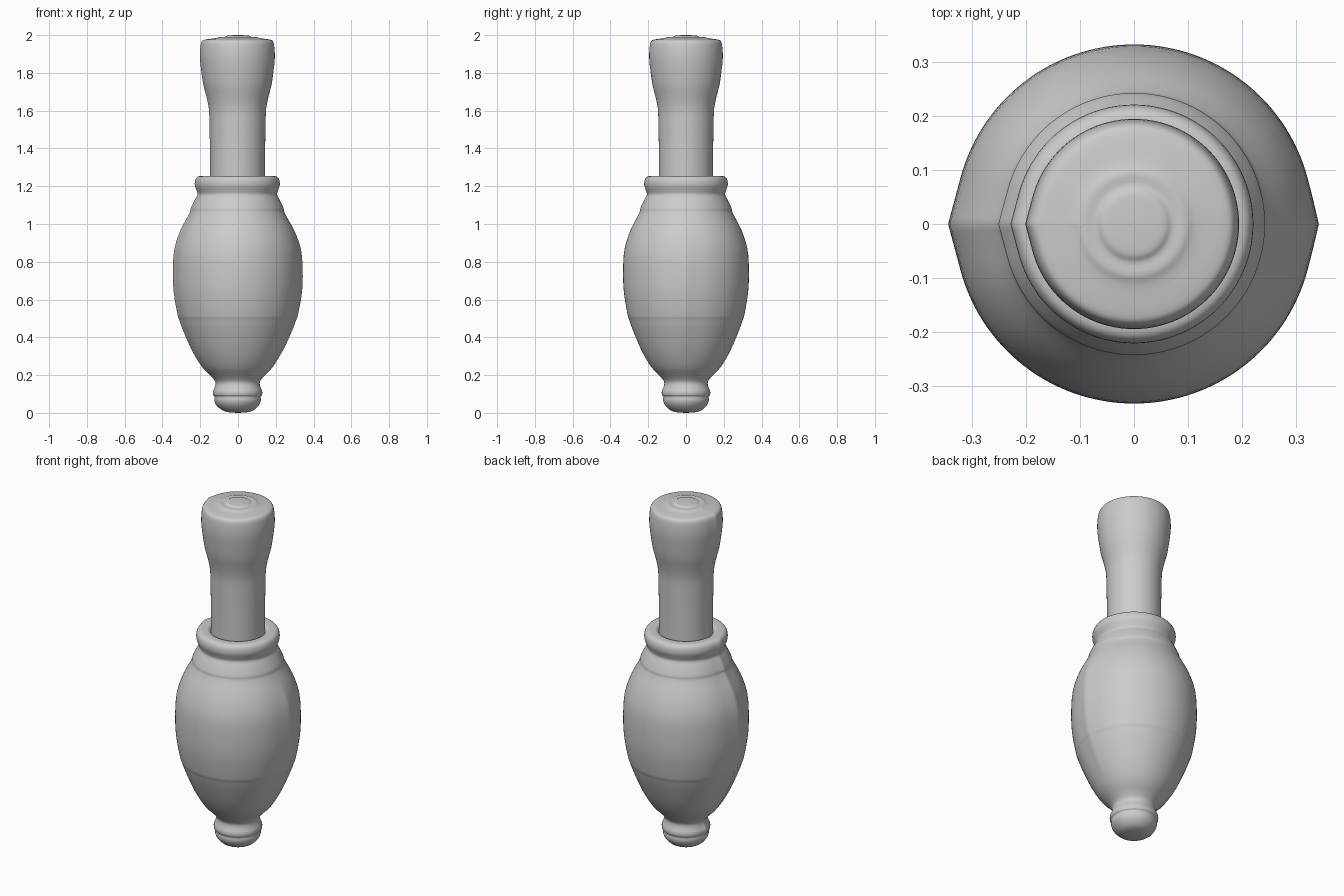
import bpy, bmesh, math

if "Cube" in bpy.data.objects:
    bpy.data.objects.remove(bpy.data.objects["Cube"])

SEG = 144
CUSP = math.radians(15)

grey = bpy.data.materials.new("plain grey")
grey.diffuse_color = (0.6, 0.6, 0.6, 1)
grey.use_nodes = True
grey.node_tree.nodes["Principled BSDF"].inputs["Base Color"].default_value = grey.diffuse_color


def smooth_profile(points, steps=3):
    """Catmull-Rom through the (radius, height) points."""
    out = []
    for i in range(len(points) - 1):
        p0, p1 = points[max(i - 1, 0)], points[i]
        p2, p3 = points[i + 1], points[min(i + 2, len(points) - 1)]
        for s in range(steps):
            t = s / steps
            out.append(tuple(0.5 * (2 * b + (c - a) * t + (2 * a - 5 * b + 4 * c - d) * t * t
                                    + (3 * b - a - 3 * c + d) * t ** 3)
                             for a, b, c, d in zip(p0, p1, p2, p3)))
    out.append(points[-1])
    return [(max(r, 0), z) for r, z in out]


def seam(angle, r, z):
    """Pointed seam: full height on the -x side, belly only on the +x side."""
    left = math.pi - abs(angle)
    if left < CUSP and r > 0.1:
        return r / math.cos(CUSP - left)
    if abs(angle) < CUSP and 0.3 < z < 1.0:
        fade = math.sin(math.pi * (z - 0.3) / 0.7) ** 0.5
        return r * (1 + 0.85 * fade * (1 / math.cos(CUSP - abs(angle)) - 1))
    return r


def lathe(name, profile):
    bm = bmesh.new()
    rings = []
    for r, z in profile:
        if r < 1e-5:
            rings.append([bm.verts.new((0, 0, z))])
            continue
        ring = []
        for i in range(SEG):
            a = 2 * math.pi * i / SEG
            a = a if a <= math.pi else a - 2 * math.pi
            q = seam(a, r, z)
            ring.append(bm.verts.new((q * math.cos(a), q * math.sin(a), z)))
        rings.append(ring)
    for lo, hi in zip(rings, rings[1:]):
        for i in range(SEG):
            j = (i + 1) % SEG
            if len(lo) == 1:
                bm.faces.new((lo[0], hi[j], hi[i]))
            elif len(hi) == 1:
                bm.faces.new((lo[i], lo[j], hi[0]))
            else:
                bm.faces.new((lo[i], lo[j], hi[j], hi[i]))
    me = bpy.data.meshes.new(name)
    bm.to_mesh(me)
    bm.free()
    me.materials.append(grey)
    ob = bpy.data.objects.new(name, me)
    bpy.context.collection.objects.link(ob)
    bpy.context.view_layer.objects.active = ob
    ob.select_set(True)
    bpy.ops.object.shade_smooth_by_angle(angle=math.radians(50))
    ob.select_set(False)
    return ob


# Bulbous body with foot knob and collar
body = [(0, 0.005), (0.05, 0.008), (0.085, 0.018), (0.11, 0.04), (0.121, 0.065),
        (0.120, 0.087), (0.127, 0.095), (0.128, 0.115), (0.118, 0.14), (0.116, 0.165),
        (0.138, 0.195), (0.185, 0.245), (0.235, 0.33), (0.282, 0.44), (0.301, 0.495),
        (0.309, 0.52), (0.329, 0.64), (0.333, 0.76), (0.325, 0.87), (0.295, 0.965),
        (0.257, 1.04), (0.244, 1.068), (0.241, 1.085), (0.220, 1.13), (0.207, 1.155),
        (0.211, 1.175), (0.221, 1.205), (0.218, 1.235), (0.203, 1.252), (0.17, 1.254),
        (0.153, 1.25), (0.143, 1.235)]
lathe("bulb_body", smooth_profile(body))

# Neck flaring into a rounded head with a shallow ringed cap
neck = [(0.143, 1.235), (0.143, 1.28), (0.144, 1.42), (0.146, 1.52), (0.149, 1.61),
        (0.163, 1.68), (0.177, 1.735), (0.188, 1.81), (0.195, 1.88), (0.192, 1.94),
        (0.184, 1.968), (0.165, 1.977), (0.115, 1.984), (0.095, 1.991), (0.072, 1.990),
        (0.058, 1.997), (0.035, 1.999), (0, 2.0)]
lathe("neck_and_head", smooth_profile(neck))

# Stand exactly on the ground
for ob in bpy.data.objects:
    for v in ob.data.vertices:
        if v.co.z < 0.03:
            v.co.z -= 0.005 * (1 - v.co.z / 0.03)
    low = min(v.co.z for v in ob.data.vertices)
    if low < 0.1:
        for v in ob.data.vertices:
            v.co.z = max(v.co.z - low * (1 - min(v.co.z, 1)), 0)
